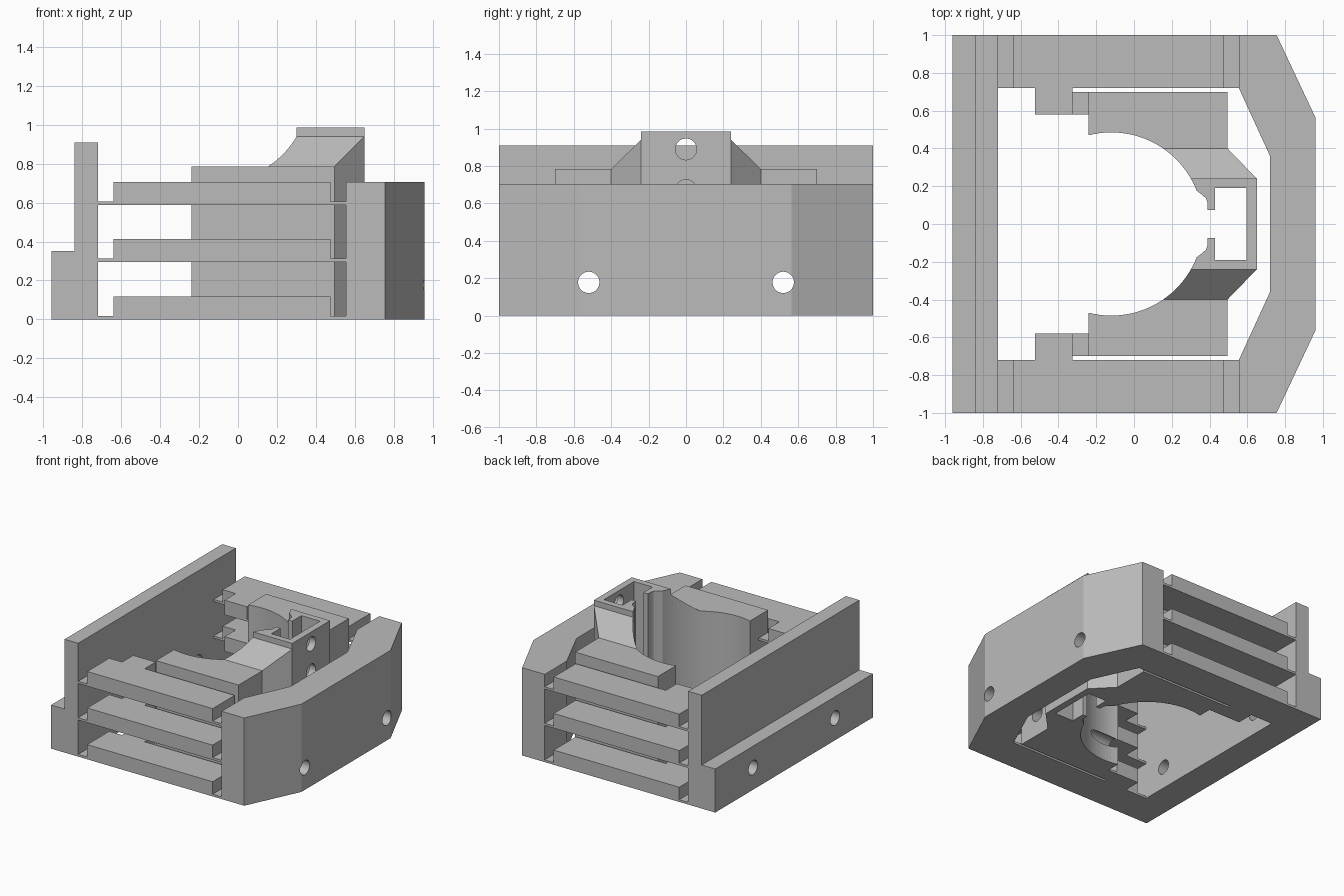
import bpy, bmesh, math
from mathutils import Vector

cube = bpy.data.objects.get("Cube")
if cube:
    bpy.data.objects.remove(cube, do_unlink=True)

grey = bpy.data.materials.new("plain grey")
grey.use_nodes = True
grey.diffuse_color = (0.5, 0.5, 0.5, 1)
grey.node_tree.nodes["Principled BSDF"].inputs["Base Color"].default_value = (0.5, 0.5, 0.5, 1)

AXES = {
    "x": lambda a, b, d: (d, a, b),   # outline in y, z
    "y": lambda a, b, d: (a, d, b),   # outline in x, z
    "z": lambda a, b, d: (a, b, d),   # outline in x, y
}


def prism(name, outline, axis, lo, hi):
    """Extrude a 2D outline along an axis."""
    place = AXES[axis]
    bm = bmesh.new()
    base = bm.faces.new([bm.verts.new(place(a, b, lo)) for a, b in outline])
    moved = bmesh.ops.extrude_face_region(bm, geom=[base])["geom"]
    bmesh.ops.translate(bm, vec=Vector(place(0, 0, hi - lo)),
                        verts=[g for g in moved if isinstance(g, bmesh.types.BMVert)])
    bmesh.ops.recalc_face_normals(bm, faces=bm.faces)
    mesh = bpy.data.meshes.new(name)
    bm.to_mesh(mesh)
    bm.free()
    mesh.materials.append(grey)
    obj = bpy.data.objects.new(name, mesh)
    bpy.context.collection.objects.link(obj)
    return obj


def box(name, x0, x1, y0, y1, z0, z1):
    return prism(name, [(x0, y0), (x1, y0), (x1, y1), (x0, y1)], "z", z0, z1)


def cut(obj, cutter):
    """Subtract the cutter and remove it."""
    cutter.hide_render = True
    mod = obj.modifiers.new("cut", "BOOLEAN")
    mod.operation, mod.solver, mod.object = "DIFFERENCE", "EXACT", cutter
    bpy.context.view_layer.objects.active = obj
    bpy.ops.object.modifier_apply(modifier=mod.name)
    bpy.data.objects.remove(cutter, do_unlink=True)


def drill(obj, y, z, x0=-1.2, x1=1.2, radius=0.057, sides=40):
    ring = [(y + radius * math.cos(math.tau * i / sides),
             z + radius * math.sin(math.tau * i / sides)) for i in range(sides)]
    cut(obj, prism("drill", ring, "x", x0, x1))


def mirrored(half):
    """Complete an outline symmetric about y = 0."""
    return half + [(x, -y) for x, y in reversed(half)]


# Stepped back plate
plate = prism("back_plate", [(-0.96, 0), (-0.72, 0), (-0.72, 0.91), (-0.84, 0.91),
                             (-0.84, 0.35), (-0.96, 0.35)], "y", -1, 1)

# Chamfered end block
block = prism("end_block", mirrored([(0.72, 0.36), (0.555, 0.72), (0.555, 1),
                                     (0.755, 1), (0.96, 0.565)]), "z", 0, 0.705)
# reorder is unnecessary: the outline runs inner edge, outer edge, mirrored back

# Central clamp: bowl-shaped opening, slotted pocket, chamfered nose
arc = []
start, end = math.atan2(0.47, -0.12), math.atan2(0.175, 0.45)
for i in range(25):
    t = start + (end - start) * i / 24
    arc.append((-0.12 + 0.485 * math.cos(t), 0.485 * math.sin(t)))
lip = [(0.36, 0.155), (0.382, 0.135), (0.39, 0.11), (0.39, 0.075), (0.43, 0.075),
       (0.43, 0.19), (0.595, 0.19)]
outer = [(0.65, 0.24), (0.495, 0.40), (0.495, 0.70), (-0.24, 0.70)]
inner = arc + lip
outline = mirrored(outer + inner)
clamp = prism("clamp", outline, "z", 0, 0.985)

# Shoulders of the clamp slope down to a flat ledge
for s in (-1, 1):
    cut(clamp, prism("shoulder", [(s * 0.24, 1.1), (s * 0.24, 0.94), (s * 0.40, 0.785),
                                  (s * 0.80, 0.785), (s * 0.80, 1.1)], "x", -0.5, 0.9))

# Bolt holes in line through every upright part
for part in (plate, block, clamp):
    for y in (-0.52, 0.52):
        drill(part, y, 0.178)
for z in (0.89, 0.67):
    drill(clamp, 0, z, 0.5, 0.8)

# Side slats with thin end tabs, inner pads and thin links to the clamp
for s, side in ((1, "back"), (-1, "front")):
    for n, z in enumerate((0, 0.294, 0.587), 1):
        tab, top = z + 0.018, z + 0.118
        prism(f"{side}_slat_{n}", [(-0.72, z), (0.555, z), (0.555, tab), (0.475, tab),
                                   (0.475, top), (-0.64, top), (-0.64, tab), (-0.72, tab)],
              "y", *sorted((s * 0.72, s * 1.0)))
        near, pad, far = s * 0.58, s * 0.72, s * 0.70
        box(f"{side}_pad_{n}", -0.525, -0.325, *sorted((near, pad)), z, top)
        box(f"{side}_link_{n}", -0.325, -0.24, *sorted((near, far)), z, tab)
